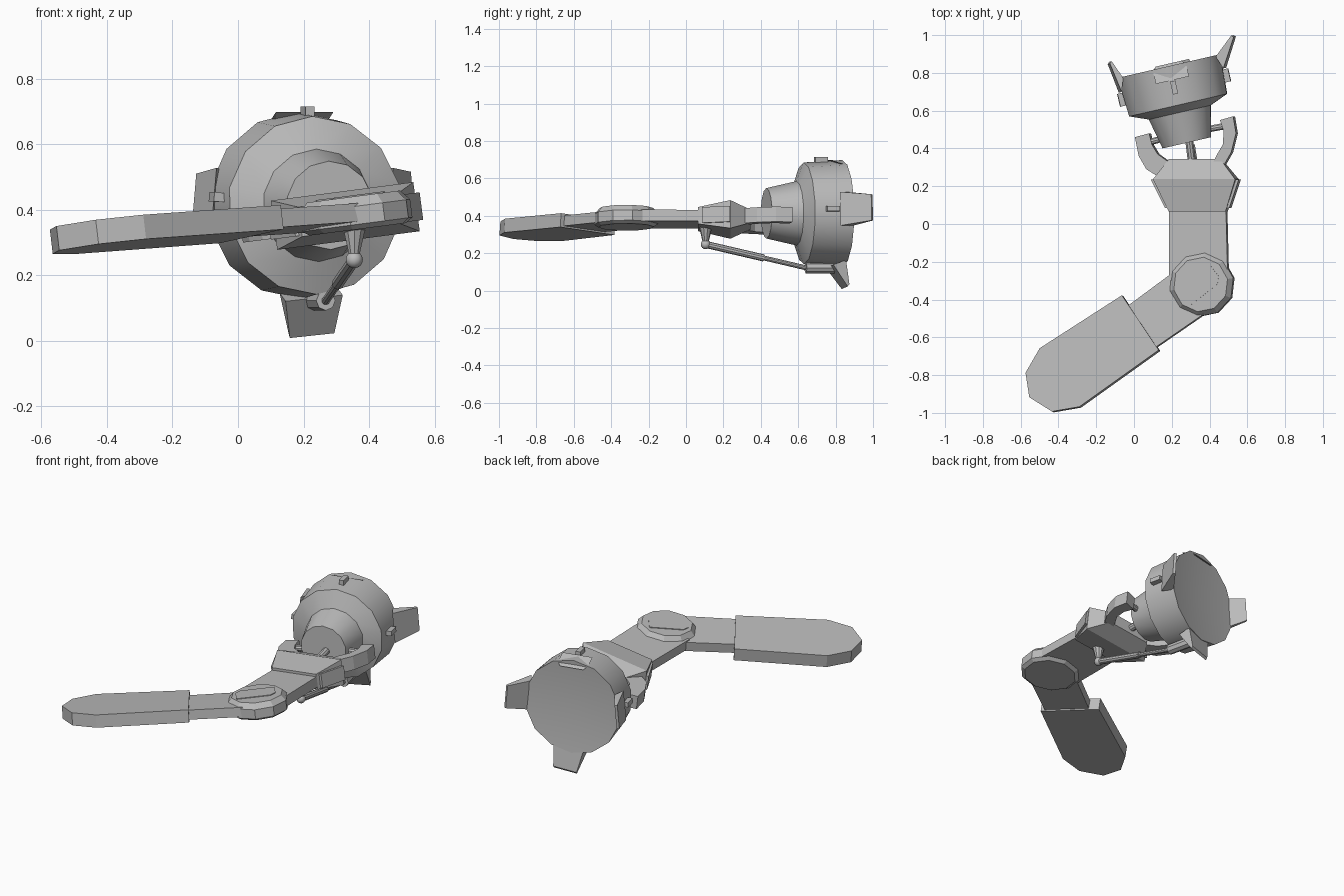
import bpy, bmesh, math
from mathutils import Matrix, Vector

cube = bpy.data.objects.get("Cube")
if cube:
    bpy.data.objects.remove(cube, do_unlink=True)

GREY = (0.5, 0.5, 0.5, 1)
grey = bpy.data.materials.new("plain_grey")
grey.use_nodes = True
grey.diffuse_color = GREY
grey.node_tree.nodes["Principled BSDF"].inputs["Base Color"].default_value = GREY

# Tilted planes the arm lies in: height = a + b*x + c*y
UPPER = (0.338, 0.13, 0.0)
LOWER = (0.316, 0.118, -0.067)


def finish(name, bm, smooth=True):
    bmesh.ops.recalc_face_normals(bm, faces=bm.faces)
    mesh = bpy.data.meshes.new(name)
    bm.to_mesh(mesh)
    bm.free()
    mesh.materials.append(grey)
    obj = bpy.data.objects.new(name, mesh)
    bpy.context.collection.objects.link(obj)
    if smooth:
        bpy.ops.object.select_all(action='DESELECT')
        obj.select_set(True)
        bpy.context.view_layer.objects.active = obj
        bpy.ops.object.shade_smooth_by_angle(angle=math.radians(30))
    return obj


def on_plane(x, y, h, plane):
    a, b, c = plane
    return Vector((x - b * h, y - c * h, a + b * x + c * y + h))


def stack(name, layers, plane, smooth=False):
    """Skin a list of (outline, height) layers standing on a tilted plane."""
    bm = bmesh.new()
    rings = [[bm.verts.new(on_plane(x, y, h, plane)) for x, y in pts] for pts, h in layers]
    for low, high in zip(rings, rings[1:]):
        for i in range(len(low)):
            bm.faces.new((low[i - 1], low[i], high[i], high[i - 1]))
    bm.faces.new(rings[0])
    bm.faces.new(rings[-1])
    return finish(name, bm, smooth)


def slab(name, pts, half, plane):
    return stack(name, [(pts, -half), (pts, half)], plane)


def hull(name, pts):
    bm = bmesh.new()
    bmesh.ops.convex_hull(bm, input=[bm.verts.new(p) for p in pts])
    bmesh.ops.dissolve_limit(bm, angle_limit=0.02, verts=bm.verts, edges=bm.edges)
    return finish(name, bm, False)


def rod(name, start, end, r1, r2=None, sides=10):
    start, end = Vector(start), Vector(end)
    axis = end - start
    turn = axis.to_track_quat('Z', 'Y').to_matrix().to_4x4()
    bm = bmesh.new()
    bmesh.ops.create_cone(bm, cap_ends=True, segments=sides, radius1=r1,
                          radius2=r1 if r2 is None else r2, depth=axis.length,
                          matrix=Matrix.Translation((start + end) / 2) @ turn)
    return finish(name, bm)


def polygon(cx, cy, r, sides, start=0.2):
    return [(cx + r * math.cos(start + math.tau * i / sides),
             cy + r * math.sin(start + math.tau * i / sides)) for i in range(sides)]


# Forearm paddle and its link to the elbow
slab("forearm_paddle", [(-0.06, -0.38), (0.135, -0.67), (-0.285, -0.97), (-0.43, -0.995),
                        (-0.55, -0.92), (-0.57, -0.79), (-0.495, -0.66)], 0.037, LOWER)
slab("forearm_link", [(-0.05, -0.45), (0.2, -0.265), (0.4, -0.3), (0.37, -0.48), (0.08, -0.68)],
     0.028, LOWER)

# Elbow joint: chamfered disc with a thin raised plate
EX, EY = 0.36, -0.32
stack("elbow_disc", [(polygon(EX, EY, 0.15, 10), -0.045), (polygon(EX, EY, 0.172, 10), -0.03),
                     (polygon(EX, EY, 0.172, 10), 0.025), (polygon(EX, EY, 0.145, 10), 0.055)], UPPER)
plate = Matrix.Rotation(math.radians(38), 2)
outline = [plate @ Vector(p) + Vector((EX - 0.01, EY)) for p in
           [(-0.11, -0.06), (0.08, -0.06), (0.11, -0.03), (0.11, 0.06), (-0.08, 0.06), (-0.11, 0.03)]]
stack("elbow_plate", [(outline, 0.054), (outline, 0.059)], UPPER)

# Upper link and wrist bracket
slab("upper_link", [(0.19, 0.1), (0.19, -0.3), (0.5, -0.3), (0.49, 0.1)], 0.03, UPPER)
sections = [(0.065, 0.19, 0.49, 0.045), (0.237, 0.11, 0.545, 0.075), (0.345, 0.19, 0.46, 0.035)]
hull("wrist_bracket", [on_plane(x, y, h * s, UPPER) for y, x1, x2, h in sections
                       for x in (x1, x2) for s in (-1, 1)])
for side, near, far in (("left", 0.49, 0.54), ("right", 0.19, 0.115)):
    out = 0.02 if side == "left" else -0.02
    slab("bracket_plate_" + side, [(near, 0.085), (far, 0.235), (far + out, 0.235),
                                   (near + out, 0.085)], 0.042, UPPER)

# Two hooked prongs, their pins, and the central shaft
slab("wrist_prong_right", [(0.01, 0.46), (0.085, 0.48), (0.10, 0.42), (0.13, 0.37), (0.2, 0.32),
                           (0.15, 0.24), (0.07, 0.29), (0.03, 0.36)], 0.04, UPPER)
slab("wrist_prong_left", [(0.46, 0.55), (0.53, 0.57), (0.545, 0.48), (0.52, 0.38), (0.48, 0.31),
                          (0.41, 0.3), (0.44, 0.36), (0.475, 0.42), (0.48, 0.49)], 0.04, UPPER)
rod("prong_pin_right", (0.07, 0.43, 0.36), (0.18, 0.46, 0.37), 0.018)
rod("prong_pin_left", (0.38, 0.5, 0.4), (0.49, 0.52, 0.41), 0.018)
rod("wrist_shaft", (0.31, 0.3, 0.38), (0.29, 0.46, 0.4), 0.022)

# Head: local z runs along its axis, local x to its left, local y down
lean = math.radians(13)
axis = Vector((-math.sin(lean), math.cos(lean), 0))
across = Vector((math.cos(lean), math.sin(lean), 0))
head = Matrix.Translation((0.28, 0.43, 0.413)) @ Matrix((across, (0, 0, -1), axis)).transposed().to_4x4()
SIDES = 14
bm = bmesh.new()
profile = [(0.135, 0), (0.172, 0.165), (0.272, 0.205), (0.285, 0.417)]
rings = [[bm.verts.new(head @ Vector((x, y, t))) for x, y in polygon(0, 0, r, SIDES)]
         for r, t in profile]
for low, high in zip(rings, rings[1:]):
    for i in range(SIDES):
        bm.faces.new((low[i - 1], low[i], high[i], high[i - 1]))
bm.faces.new(rings[0])
centre = bm.verts.new(head @ Vector((0, 0, 0.39)))
for i in range(SIDES):
    bm.faces.new((rings[-1][i - 1], rings[-1][i], centre))
finish("head_cup", bm)


# Fins flaring from the rim, with a small ridge ahead of each
def around(angle, r, w, t):
    return head @ (Matrix.Rotation(math.radians(angle), 3, 'Z') @ Vector((r, w, t)))


for side, angle, tip_r, tip_t in (("left", -5, 0.375, 0.50), ("bottom", 84, 0.4, 0.43),
                                  ("right", 185, 0.31, 0.51), ("top", 270, 0.255, 0.43)):
    root = [(0.285, 0.09, 0.34), (0.26, 0.09, 0.41)]
    tip = [(tip_r, 0.07, tip_t - 0.01), (tip_r - 0.012, 0.07, tip_t)]
    hull("fin_" + side, [around(angle, r, w * s, t) for r, w, t in root + tip for s in (-1, 1)])
    hull("ridge_" + side, [around(angle, r, w, t) for r in (0.26, 0.302)
                           for w in (-0.014, 0.014) for t in (0.265, 0.335)])

# Strut under the wrist: mount, ball, sleeve, rod and end socket
ball = Vector((0.355, 0.105, 0.247))
socket = Vector((0.268, 0.64, 0.122))
rod("strut_mount", (0.355, 0.105, 0.36), ball, 0.04, 0.013)
bm = bmesh.new()
bmesh.ops.create_uvsphere(bm, u_segments=12, v_segments=8, radius=0.026,
                          matrix=Matrix.Translation(ball))
finish("strut_ball", bm)
middle = ball.lerp(socket, 0.58)
rod("strut_sleeve", ball, middle, 0.019)
rod("strut_rod", middle, socket, 0.013)
rod("strut_socket", socket, socket + axis * 0.19, 0.03, sides=8)
